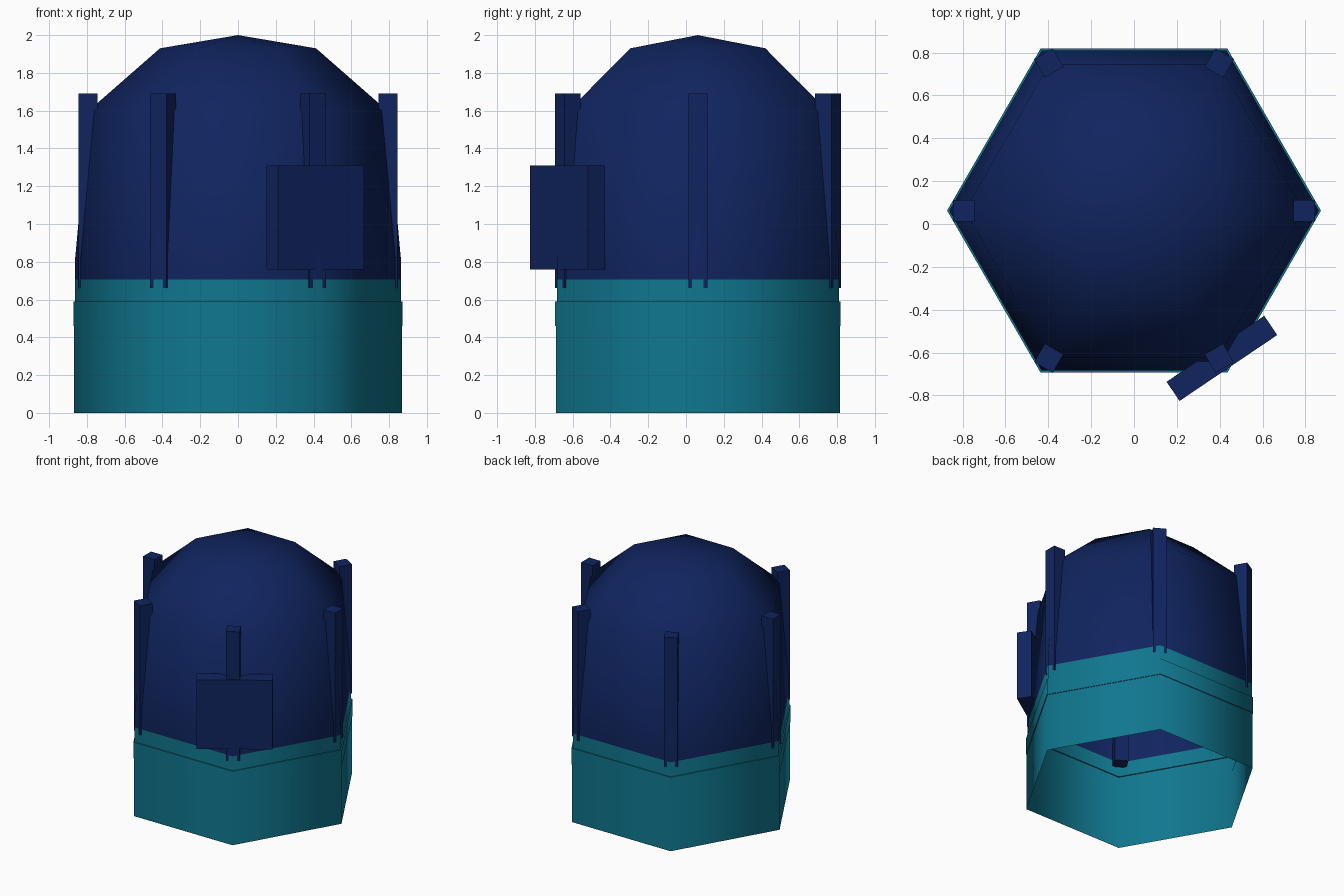
import bpy, math
from mathutils import Matrix

if "Cube" in bpy.data.objects:
    bpy.data.objects.remove(bpy.data.objects["Cube"])

CY = 0.0625  # hexagon centre along y


def material(name, rgb):
    m = bpy.data.materials.new(name)
    m.diffuse_color = (*rgb, 1)
    m.use_nodes = True
    m.node_tree.nodes["Principled BSDF"].inputs["Base Color"].default_value = m.diffuse_color
    return m


navy = material("navy_blue", (0.005, 0.018, 0.115))
teal = material("teal", (0.005, 0.185, 0.275))


def add_mesh(name, verts, faces, mat, smooth=False):
    me = bpy.data.meshes.new(name)
    me.from_pydata(verts, [], faces)
    me.materials.append(mat)
    for p in me.polygons:
        p.use_smooth = smooth
    ob = bpy.data.objects.new(name, me)
    bpy.context.collection.objects.link(ob)
    return ob


def hex_shell(name, profile, mat, apex=None):
    """Open six-sided shell through (radius, z) rings, with optional tip."""
    verts, faces = [], []
    for r, z in profile:
        for i in range(6):
            a = i * math.pi / 3
            verts.append((r * math.cos(a), CY + r * math.sin(a), z))
    for k in range(len(profile) - 1):
        for i in range(6):
            j = (i + 1) % 6
            faces.append((6*k + i, 6*k + j, 6*k + 6 + j, 6*k + 6 + i))
    if apex is not None:
        verts.append((0, CY, apex))
        top = 6 * (len(profile) - 1)
        for i in range(6):
            faces.append((top + i, top + (i + 1) % 6, len(verts) - 1))
    return add_mesh(name, verts, faces, mat, True)


def box(name, size, loc, angle, mat):
    sx, sy, sz = (s / 2 for s in size)
    m = Matrix.Translation(loc) @ Matrix.Rotation(angle, 4, 'Z')
    verts = [(x, y, z) for z in (-sz, sz)
             for x, y in ((-sx, -sy), (sx, -sy), (sx, sy), (-sx, sy))]
    faces = [(3, 2, 1, 0), (4, 5, 6, 7)]
    faces += [(i, (i + 1) % 4, 4 + (i + 1) % 4, 4 + i) for i in range(4)]
    ob = add_mesh(name, verts, faces, mat)
    ob.matrix_world = m
    return ob


# Open hexagonal base wall, raised band with its step, and collar
hex_shell("base_wall", [(0.868, 0), (0.868, 0.46)], teal)
hex_shell("base_band", [(0.872, 0.46), (0.872, 0.59)], teal)
hex_shell("band_step", [(0.872, 0.59), (0.862, 0.59)], teal)
hex_shell("collar", [(0.862, 0.59), (0.862, 0.705)], teal)

# Smooth six-sided dome
hex_shell("dome", [(0.862, 0.705), (0.862, 0.82), (0.79, 1.60), (0.413, 1.93)],
          navy, apex=2.0)

# A post at each corner
for i in range(6):
    a = i * math.pi / 3
    box(f"corner_post_{i + 1}", (0.1, 0.1, 1.03),
        (0.795 * math.cos(a), CY + 0.795 * math.sin(a), 1.175), a, navy)

# Square panel box on the front right post
box("panel_box", (0.55, 0.108, 0.55), (0.41, -0.627, 1.035), math.radians(34), navy)
